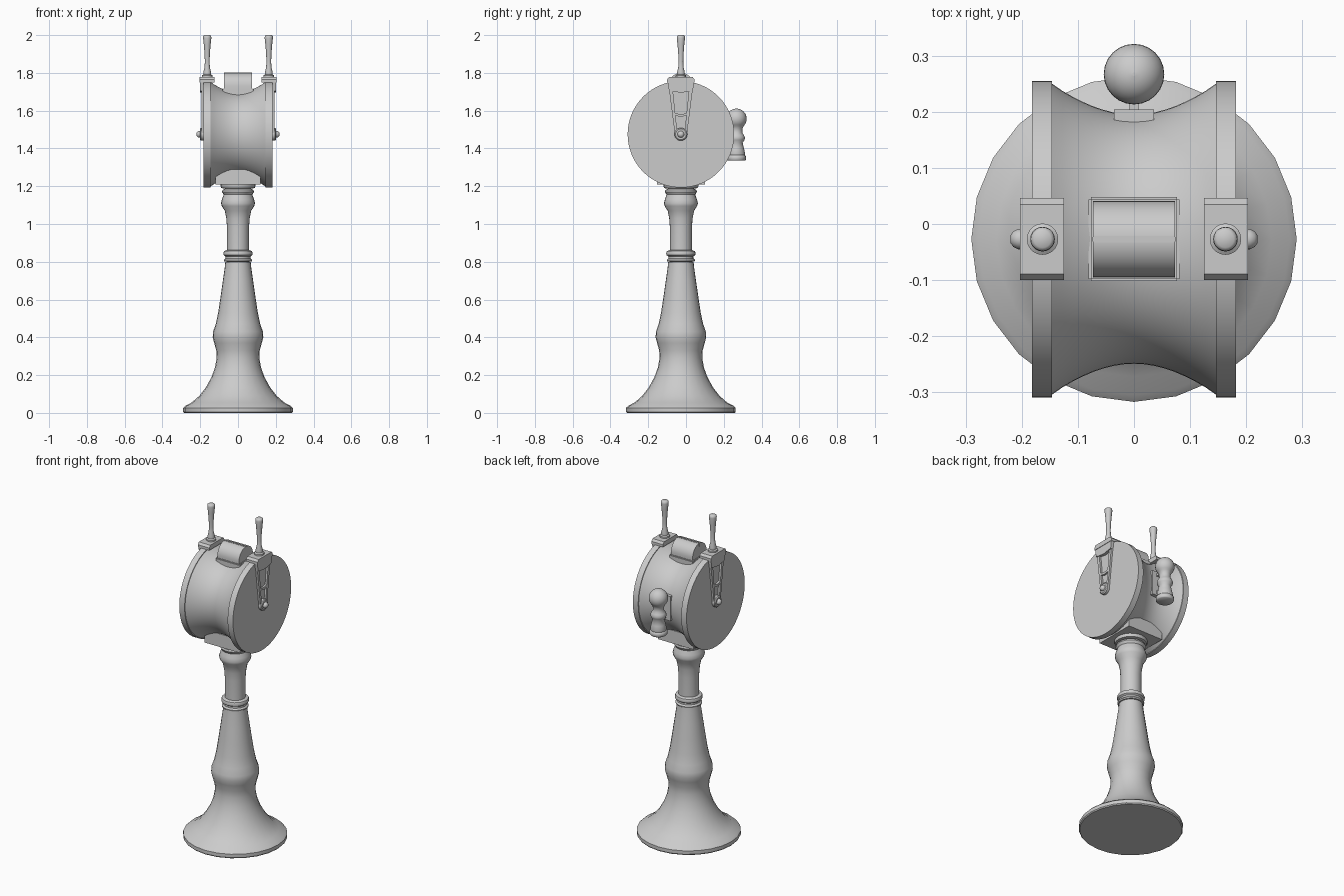
import bpy, bmesh, math
from mathutils import Matrix, Vector

cube = bpy.data.objects.get("Cube")
if cube:
    bpy.data.objects.remove(cube, do_unlink=True)

CY = -0.027                # shared centre line of pedestal and drum
HUB = Vector((0, CY, 1.475))
R = 0.282

metal = bpy.data.materials.new("plain grey")
metal.use_nodes = True
grey = (0.6, 0.6, 0.6, 1)
metal.diffuse_color = grey
metal.node_tree.nodes["Principled BSDF"].inputs["Base Color"].default_value = grey


def finish(name, bm, angle=35):
    bmesh.ops.recalc_face_normals(bm, faces=bm.faces)
    mesh = bpy.data.meshes.new(name)
    bm.to_mesh(mesh)
    bm.free()
    ob = bpy.data.objects.new(name, mesh)
    bpy.context.collection.objects.link(ob)
    mesh.materials.append(metal)
    bpy.ops.object.select_all(action='DESELECT')
    ob.select_set(True)
    bpy.context.view_layer.objects.active = ob
    bpy.ops.object.shade_smooth_by_angle(angle=math.radians(angle))
    return ob


def lathe(name, profile, origin, steps=24, axis='Z', angle=35):
    """Revolve (radius, height) pairs about an axis, capping open ends."""
    bm = bmesh.new()
    rings = []
    for r, h in profile:
        rings.append([bm.verts.new((r * math.cos(a), r * math.sin(a), h))
                      for a in (2 * math.pi * i / steps for i in range(steps))])
    for a, b in zip(rings, rings[1:]):
        for i in range(steps):
            j = (i + 1) % steps
            bm.faces.new((a[i], a[j], b[j], b[i]))
    bm.faces.new(rings[0])
    bm.faces.new(rings[-1])
    turn = Matrix.Rotation(math.pi / 2, 4, 'Y') if axis == 'X' else Matrix()
    bm.transform(Matrix.Translation(origin) @ turn)
    return finish(name, bm, angle)


def box(name, lo, hi, bevel=0):
    bm = bmesh.new()
    lo, hi = Vector(lo), Vector(hi)
    bmesh.ops.create_cube(bm, size=1)
    bm.transform(Matrix.Translation((lo + hi) / 2) @ Matrix.Diagonal((*(hi - lo), 1)))
    if bevel:
        bmesh.ops.bevel(bm, geom=bm.edges[:], offset=bevel, segments=2, affect='EDGES')
    return finish(name, bm)


def plate(name, outline, x0, x1):
    """Extrude a (y, z) outline along x."""
    bm = bmesh.new()
    face = bm.faces.new([bm.verts.new((x0, y, z)) for y, z in outline])
    new = bmesh.ops.extrude_face_region(bm, geom=[face])["geom"]
    bmesh.ops.translate(bm, vec=(x1 - x0, 0, 0),
                        verts=[v for v in new if isinstance(v, bmesh.types.BMVert)])
    return finish(name, bm)


# Turned pedestal
lathe("pedestal", [
    (.285, 0), (.29, .006), (.29, .027), (.278, .038), (.245, .055), (.205, .09),
    (.17, .135), (.14, .19), (.122, .24), (.113, .29), (.115, .33), (.126, .37),
    (.134, .40), (.132, .43), (.118, .47), (.105, .53), (.093, .61), (.08, .70),
    (.07, .77), (.067, .80)], (0, CY, 0))
lathe("pedestal_collar", [
    (.06, .80), (.073, .802), (.075, .81), (.066, .818), (.066, .828), (.076, .835),
    (.078, .845), (.074, .856), (.058, .862)], (0, CY, 0))
lathe("pedestal_neck", [
    (.058, .85), (.058, .98), (.062, 1.03), (.07, 1.07), (.086, 1.095), (.09, 1.11),
    (.085, 1.13), (.076, 1.155), (.085, 1.17), (.082, 1.18), (.068, 1.187),
    (.088, 1.19), (.092, 1.2), (.092, 1.215)], (0, CY, 0))

# Saddle block under the drum
box("saddle", (-.12, CY - .127, 1.208), (.12, CY + .127, 1.288))

# Waisted drum with two flat end flanges
waist = [(.277 - .055 * math.cos(math.pi / 2 * t / 8) ** .9, .146 * t / 8)
         for t in range(-8, 9)]
lathe("drum_body", waist, HUB, 64, 'X', 50)
for side, s in (("left", 1), ("right", -1)):
    lathe(side + "_flange", [(R, s * .146), (R, s * .182)], HUB, 64, 'X')

    # Pointer: two legs, cross bars and a bracket folded over the rim
    lo, hi = sorted((s * .182, s * .194))
    for k in (-1, 1):
        plate(side + "_pointer_leg",
              [(CY + k * y, z) for y, z in
               ((.018, 1.475), (.032, 1.475), (.066, 1.74), (.046, 1.74))], lo, hi)
    plate(side + "_pointer_bar",
          [(CY - .034, 1.575), (CY, 1.567), (CY + .034, 1.575),
           (CY + .034, 1.588), (CY, 1.58), (CY - .034, 1.588)], lo, hi)
    lo, hi = sorted((s * .182, s * .2))
    plate(side + "_pointer_head",
          [(CY - .063, 1.705), (CY, 1.695), (CY + .063, 1.705),
           (CY + .072, 1.762), (CY - .072, 1.762)], lo, hi)
    lo, hi = sorted((s * .125, s * .203))
    plate(side + "_bracket",
          [(CY - .073, 1.75), (CY + .073, 1.75), (CY + .073, 1.765),
           (CY + .062, 1.778), (CY - .062, 1.778), (CY - .073, 1.765)], lo, hi)
    lathe(side + "_hub", [(.034, s * .18), (.034, s * .197), (.028, s * .202)],
          HUB, 24, 'X')
    lathe(side + "_hub_knob", [(.018, s * .2), (.018, s * .207), (.014, s * .215),
                               (.007, s * .22)], HUB, 20, 'X', 60)

    # Upright grip
    lathe(side + "_grip", [
        (.028, 1.775), (.028, 1.787), (.02, 1.792), (.02, 1.805), (.014, 1.83),
        (.0125, 1.86), (.014, 1.90), (.018, 1.95), (.022, 1.985), (.021, 1.995),
        (.015, 2.0)], (s * .163, CY, 0), 20, 'Z', 50)

# Lamp hood on top: plinth and rounded cover
box("hood_plinth", (-.081, CY - .075, 1.66), (.081, CY + .075, 1.718), .004)
arc = [(CY + .068 * math.cos(math.pi * i / 20), 1.73 + .07 * math.sin(math.pi * i / 20))
       for i in range(21)]
plate("hood_cover", [(CY + .068, 1.7)] + arc + [(CY - .068, 1.7)], -.073, .073)
box("hood_seam", (-.074, CY - .006, 1.78), (.074, CY + .006, 1.803), .002)

# Speaking horn on the back with its mount
ball = [(.054 * math.cos(a), 1.557 + .054 * math.sin(a))
        for a in (math.radians(d) for d in range(-45, 90, 11))]
lathe("horn", [
    (.045, 1.335), (.05, 1.34), (.05, 1.358), (.044, 1.364), (.046, 1.372),
    (.04, 1.40), (.033, 1.43), (.043, 1.445), (.045, 1.457), (.04, 1.47),
    (.031, 1.482), (.032, 1.505)] + ball + [(.003, 1.611)], (0, .267, 0), 24, 'Z', 50)
box("horn_mount", (-.036, .17, 1.40), (.036, .204, 1.55))
for z in (1.42, 1.53):
    box("horn_stem", (-.008, .2, z - .008), (.008, .26, z + .008))
